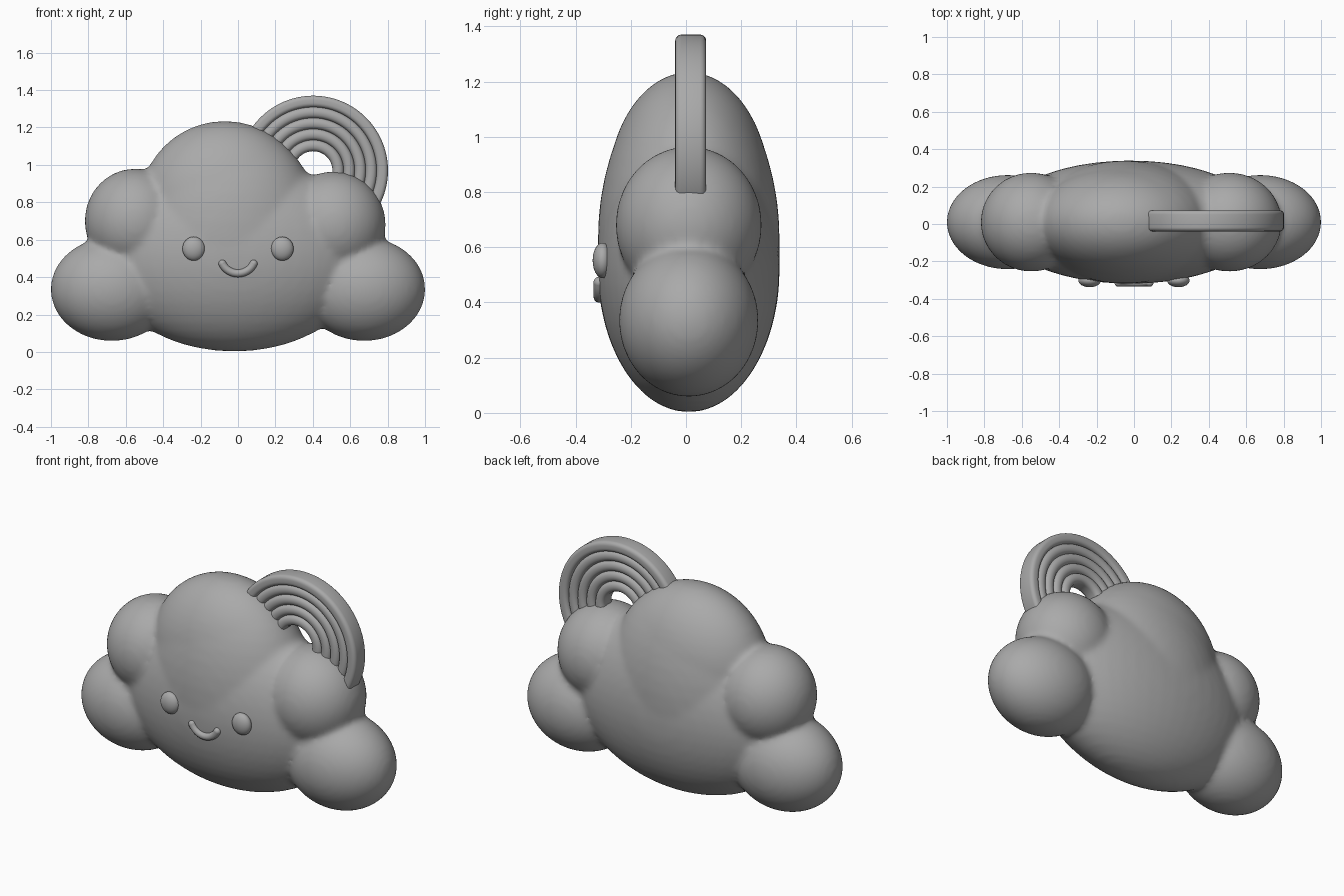
import bpy, bmesh
from math import sin, cos, radians, pi

cube = bpy.data.objects.get("Cube")
if cube:
    bpy.data.objects.remove(cube)

grey = bpy.data.materials.new("soft grey")
grey.use_nodes = True
grey.diffuse_color = (0.4, 0.4, 0.4, 1)
grey.node_tree.nodes["Principled BSDF"].inputs["Base Color"].default_value = (0.4, 0.4, 0.4, 1)


def ellipsoid(name, centre, radii, segments=48):
    bpy.ops.mesh.primitive_uv_sphere_add(segments=segments, ring_count=segments // 2, location=centre)
    ob = bpy.context.object
    ob.name = name
    ob.scale = radii
    bpy.ops.object.transform_apply(location=False, rotation=False, scale=True)
    bpy.ops.object.shade_smooth()
    ob.data.materials.append(grey)
    return ob


# Cloud: overlapping puffs fused into one soft skin
puffs = [
    ellipsoid("cloud", (-0.02, 0.01, 0.522), (0.72, 0.33, 0.52)),
    ellipsoid("middle_puff", (-0.05, 0.01, 0.62), (0.5, 0.33, 0.61)),
    ellipsoid("top_puff", (-0.07, 0.01, 0.775), (0.46, 0.30, 0.46)),
    ellipsoid("right_shoulder", (-0.55, 0.01, 0.70), (0.27, 0.265, 0.28)),
    ellipsoid("left_shoulder", (0.51, 0.01, 0.68), (0.28, 0.265, 0.285)),
]
for side, name in ((-1, "right_lobe"), (1, "left_lobe")):
    puffs.append(ellipsoid(name, (side * 0.675, 0.01, 0.335), (0.327, 0.253, 0.277)))
bpy.ops.object.select_all(action='DESELECT')
for puff in puffs:
    puff.select_set(True)
cloud = puffs[0]
bpy.context.view_layer.objects.active = cloud
bpy.ops.object.join()
skin = cloud.modifiers.new("fuse", 'REMESH')
skin.mode = 'VOXEL'
skin.voxel_size = 0.016
skin.use_smooth_shade = True
soften = cloud.modifiers.new("soften", 'SMOOTH')
soften.factor = 0.5
soften.iterations = 12


# Rainbow: half rings with a rounded rectangular section, tilted to the left
def rainbow_band(name, inner, outer, half_depth, round_off):
    section = []
    for k, (r, y) in enumerate(((outer, half_depth), (inner, half_depth),
                                (inner, -half_depth), (outer, -half_depth))):
        sr = 1 if r == outer else -1
        sy = 1 if y > 0 else -1
        for step in range(5):
            a = radians(90 * k + 22.5 * step)
            section.append((r - sr * round_off + round_off * cos(a),
                            y - sy * round_off + round_off * sin(a)))
    bm = bmesh.new()
    steps = 48
    rings = []
    for i in range(steps + 1):
        a = radians(-29 + 175 * i / steps)
        rings.append([bm.verts.new((r * cos(a), y, r * sin(a))) for r, y in section])
    n = len(section)
    for a, b in zip(rings, rings[1:]):
        for j in range(n):
            bm.faces.new((a[j], a[(j + 1) % n], b[(j + 1) % n], b[j]))
    bm.faces.new(rings[0])
    bm.faces.new(rings[-1])
    bmesh.ops.recalc_face_normals(bm, faces=bm.faces)
    mesh = bpy.data.meshes.new(name)
    bm.to_mesh(mesh)
    bm.free()
    ob = bpy.data.objects.new(name, mesh)
    ob.location = (0.402, 0.017, 0.97)
    bpy.context.collection.objects.link(ob)
    mesh.materials.append(grey)
    bpy.ops.object.select_all(action='DESELECT')
    ob.select_set(True)
    bpy.context.view_layer.objects.active = ob
    bpy.ops.object.shade_smooth_by_angle(angle=radians(40))


for i in range(5):
    outer = 0.4 - 0.059 * i
    rainbow_band(f"rainbow_band_{i + 1}", outer - 0.061, outer,
                 0.056 if i == 0 else 0.05, 0.022 if i == 0 else 0.027)

# Face: two button eyes and a smile
for side, name in ((-1, "right_eye"), (1, "left_eye")):
    ellipsoid(name, (side * 0.237, -0.302, 0.552), (0.06, 0.036, 0.064), 32)

smile = bpy.data.curves.new("smile", 'CURVE')
smile.dimensions = '3D'
smile.bevel_depth = 0.021
smile.bevel_resolution = 4
path = smile.splines.new('POLY')
path.points.add(16)
for i, point in enumerate(path.points):
    a = pi + radians(25) + radians(130) * i / 16
    point.co = (0.092 * cos(a), -0.314, 0.51 + 0.09 * sin(a), 1)
ends = [path.points[i].co.to_3d() for i in (0, -1)]
smile.materials.append(grey)
bpy.context.collection.objects.link(bpy.data.objects.new("smile", smile))
for name, end in zip(("smile_right_end", "smile_left_end"), ends):
    ellipsoid(name, end, (0.021, 0.021, 0.021), 16)
